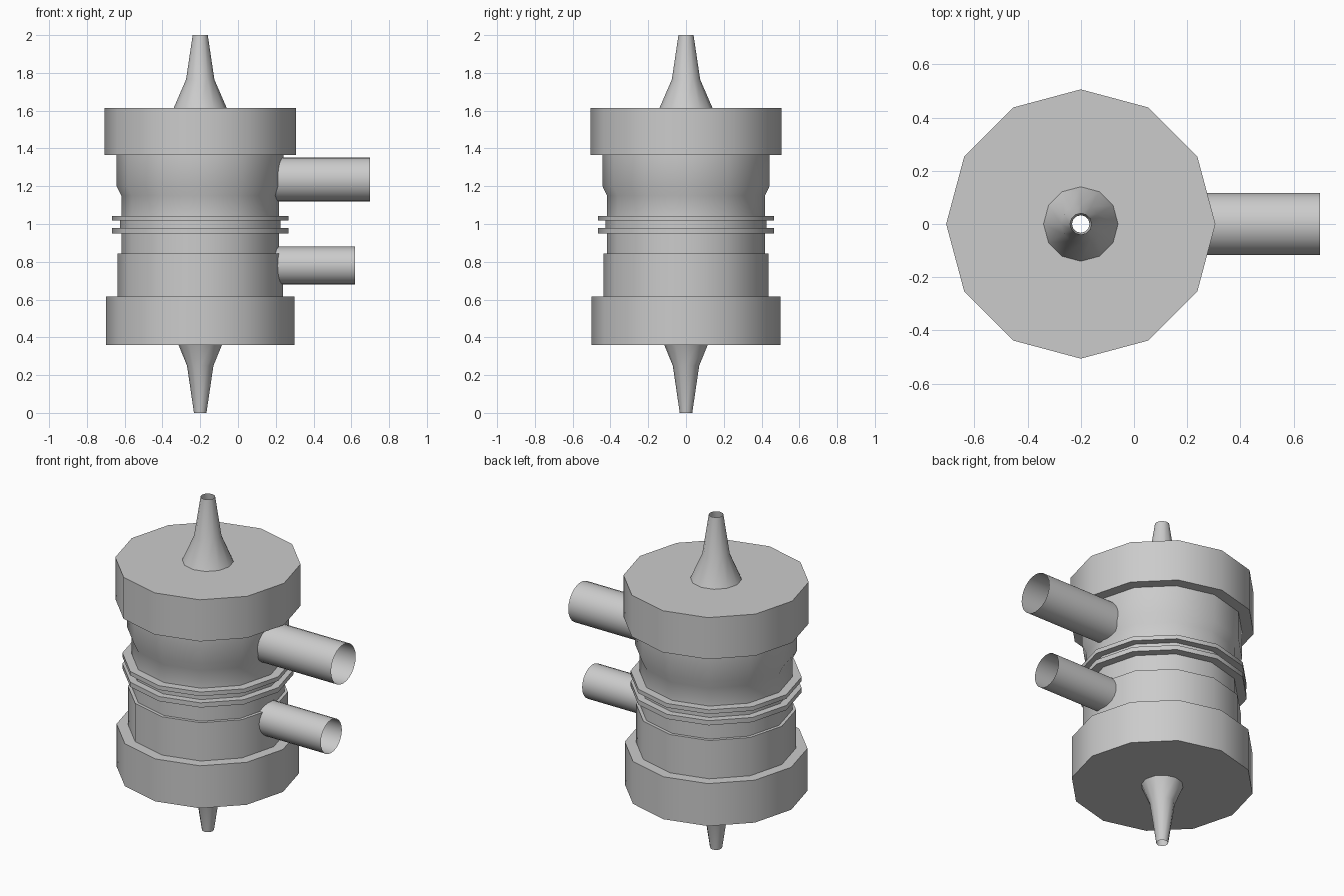
import bpy, bmesh, math

if "Cube" in bpy.data.objects:
    bpy.data.objects.remove(bpy.data.objects["Cube"])

AXIS_X = -0.2


def finish(name, bm, angle):
    bmesh.ops.remove_doubles(bm, verts=bm.verts, dist=1e-5)
    me = bpy.data.meshes.new(name)
    bm.to_mesh(me)
    bm.free()
    ob = bpy.data.objects.new(name, me)
    bpy.context.collection.objects.link(ob)
    bpy.ops.object.select_all(action='DESELECT')
    ob.select_set(True)
    bpy.context.view_layer.objects.active = ob
    bpy.ops.object.shade_smooth_by_angle(angle=math.radians(angle))
    return ob


def sweep(bm, profile, sides, place):
    """Join rings of points along a (radius, height) profile."""
    rings = [[bm.verts.new(place(r * math.cos(2 * math.pi * i / sides),
                                 r * math.sin(2 * math.pi * i / sides), h))
              for i in range(sides)] for r, h in profile]
    for a, b in zip(rings, rings[1:]):
        for i in range(sides):
            j = (i + 1) % sides
            bm.faces.new((a[i], a[j], b[j], b[i]))


def lathe(name, profile):
    bm = bmesh.new()
    sweep(bm, profile, 12, lambda u, v, h: (AXIS_X + u, v, h))
    return finish(name, bm, 40)


def pipe(name, z, radius, x_end):
    bm = bmesh.new()
    sweep(bm, [(radius, 0.19), (radius, x_end)], 24,
          lambda u, v, h: (h, u, z + v))
    return finish(name, bm, 40)


# Hollow housing: spouts, end caps, barrel and clamp rings in one profile
lathe("housing", [
    # lower spout and cap
    (0.033, 0.0), (0.07, 0.25), (0.115, 0.36), (0.499, 0.36),
    (0.499, 0.615), (0.437, 0.615),
    # lower barrel
    (0.437, 0.845), (0.418, 0.845), (0.418, 0.95),
    # clamp rings
    (0.467, 0.95), (0.467, 0.978), (0.425, 0.978), (0.425, 1.018),
    (0.467, 1.018), (0.467, 1.043), (0.418, 1.043),
    # upper barrel
    (0.418, 1.15), (0.442, 1.20), (0.442, 1.365),
    # upper cap and spout
    (0.506, 1.365), (0.506, 1.615), (0.14, 1.615),
    (0.075, 1.765), (0.04, 2.0),
])

# Open side pipes
pipe("upper_pipe", 1.236, 0.117, 0.70)
pipe("lower_pipe", 0.78, 0.10, 0.62)
